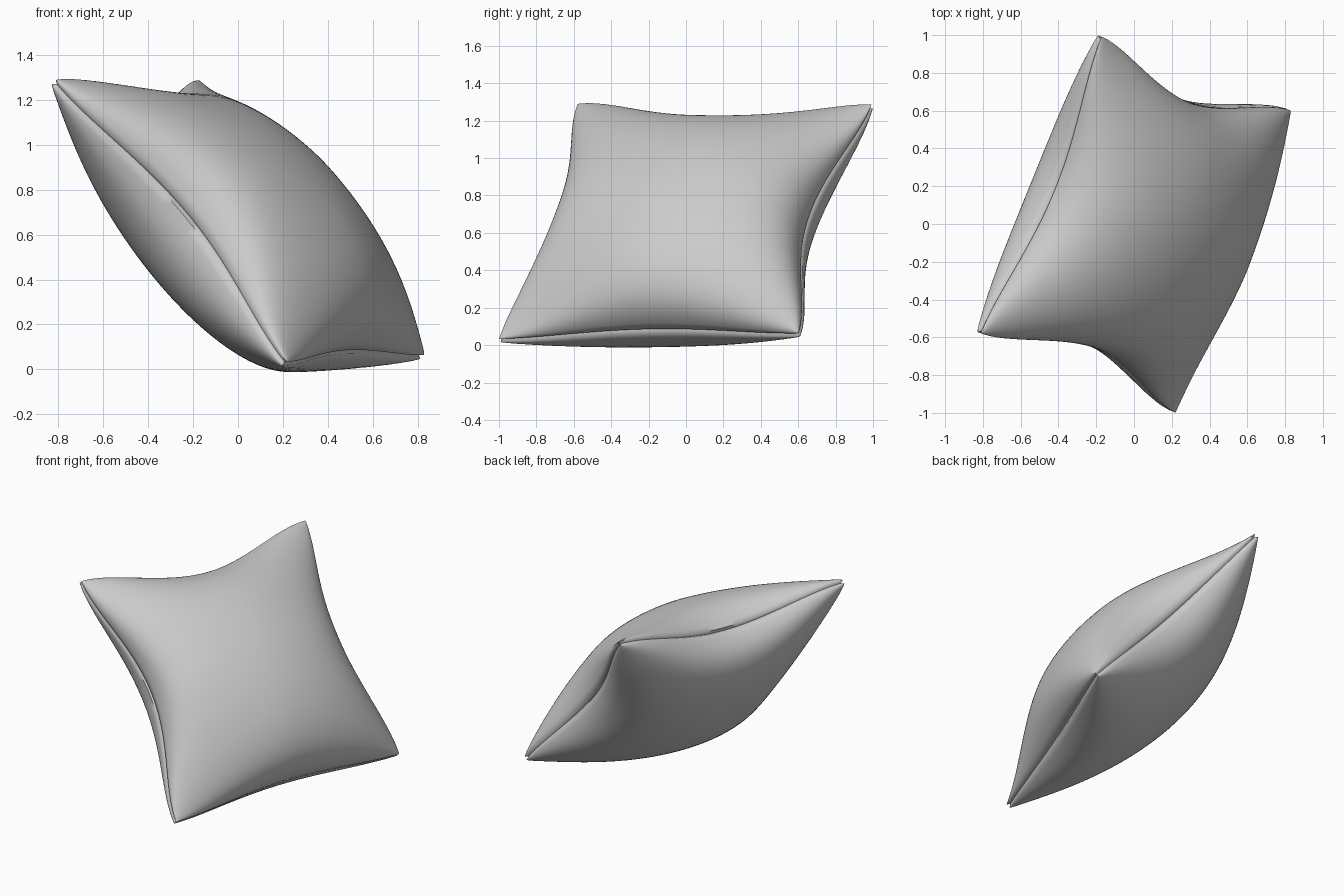
import bpy, bmesh, math
from mathutils import Vector

cube = bpy.data.objects.get("Cube")
if cube:
    bpy.data.objects.remove(cube)

N = 60            # grid divisions per side
PUFF = 0.405      # half thickness of the stuffing
LIP = 0.013       # half gap between the two seam lips

# Seam corners of the leaning cushion
low_front = Vector((0.21, -0.995, 0.025))
low_back = Vector((0.82, 0.605, 0.055))
top_front = Vector((-0.82, -0.575, 1.28))
top_back = Vector((-0.18, 0.995, 1.277))

along = (low_back + top_back - low_front - top_front).normalized()
up = (top_front + top_back - low_front - low_back).normalized()
normal = along.cross(up).normalized()


def seam_sheet(s, t):
    """Point on the middle sheet, its sides drawn in between the corners."""
    a, b = (s + 1) / 2, (t + 1) / 2
    p = low_front.lerp(low_back, a).lerp(top_front.lerp(top_back, a), b)
    waist_s = max(0, 1 - t * t) ** 1.9
    waist_t = max(0, 1 - s * s) ** 2
    p -= along * 0.155 * s * waist_s
    p -= up * (0.105 + 0.055 * t) * t * waist_t
    # Front seam bows to the upper face, top seam to the lower face
    p += normal * 0.04 * waist_s * max(0, -s) ** 3
    p -= normal * 0.04 * waist_t * max(0, t) ** 3
    return p


def puff(s, t, side):
    """Stuffing height, full in the middle, pinched at seam and corners."""
    h = PUFF * (max(0, 1 - s * s) * max(0, 1 - t * t)) ** 0.39
    h *= 1 - 0.5 * s * s * t * t
    if side > 0:
        # The filling of the upper cover has sagged downwards
        h *= (1 - 0.11 * t) * (1 - 0.5 * max(0, s * t) ** 1.5)
    return h


bm = bmesh.new()
steps = [math.sin(math.pi / 2 * (2 * i / N - 1)) for i in range(N + 1)]


def shell(side):
    grid = [[bm.verts.new(seam_sheet(s, t) + normal * side * (LIP + puff(s, t, side)))
             for t in steps] for s in steps]
    for i in range(N):
        for j in range(N):
            bm.faces.new((grid[i][j], grid[i + 1][j],
                          grid[i + 1][j + 1], grid[i][j + 1]))
    return grid


def border(g):
    return ([g[i][0] for i in range(N)] + [g[N][j] for j in range(N)]
            + [g[N - i][N] for i in range(N)] + [g[0][N - j] for j in range(N)])


# Upper and lower covers
upper, lower = border(shell(1)), border(shell(-1))

# Recessed groove running round between the two lips
centre = seam_sheet(0, 0)
groove = []
for a, b in zip(upper, lower):
    mid = (a.co + b.co) / 2
    groove.append(bm.verts.new(mid + (centre - mid).normalized() * 0.02))
count = len(upper)
for k in range(count):
    n = (k + 1) % count
    bm.faces.new((upper[k], upper[n], groove[n], groove[k]))
    bm.faces.new((groove[k], groove[n], lower[n], lower[k]))

bmesh.ops.recalc_face_normals(bm, faces=bm.faces)
mesh = bpy.data.meshes.new("cushion")
bm.to_mesh(mesh)
bm.free()
cushion = bpy.data.objects.new("cushion", mesh)
bpy.context.collection.objects.link(cushion)

# Plain grey cloth
cloth = bpy.data.materials.new("grey_cloth")
cloth.use_nodes = True
colour = (0.6, 0.6, 0.6, 1)
cloth.diffuse_color = colour
cloth.node_tree.nodes["Principled BSDF"].inputs["Base Color"].default_value = colour
mesh.materials.append(cloth)

bpy.context.view_layer.objects.active = cushion
cushion.select_set(True)
bpy.ops.object.shade_smooth_by_angle(angle=math.radians(60))
